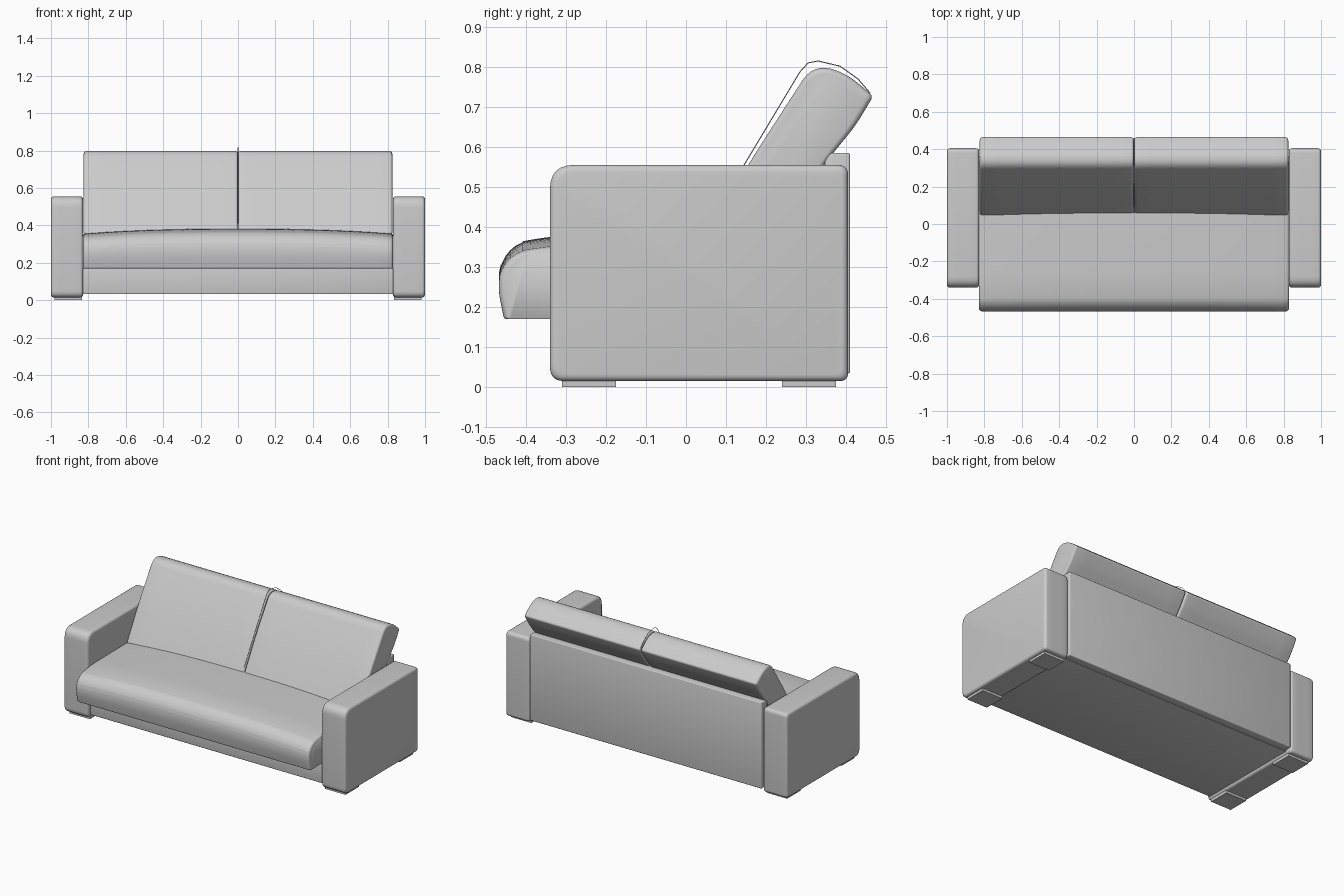
import bpy, bmesh, math
from mathutils import Vector

if "Cube" in bpy.data.objects:
    bpy.data.objects.remove(bpy.data.objects["Cube"])

fabric = bpy.data.materials.new("light grey fabric")
fabric.use_nodes = True
fabric.diffuse_color = (0.6, 0.6, 0.6, 1)
fabric.node_tree.nodes["Principled BSDF"].inputs["Base Color"].default_value = (0.6, 0.6, 0.6, 1)


def finish(name, bm, angle=40):
    bmesh.ops.recalc_face_normals(bm, faces=bm.faces)
    mesh = bpy.data.meshes.new(name)
    bm.to_mesh(mesh)
    bm.free()
    mesh.materials.append(fabric)
    obj = bpy.data.objects.new(name, mesh)
    bpy.context.collection.objects.link(obj)
    bpy.ops.object.select_all(action='DESELECT')
    obj.select_set(True)
    bpy.context.view_layer.objects.active = obj
    bpy.ops.object.shade_smooth_by_angle(angle=math.radians(angle))
    return obj


def rounded(corners, steps=6):
    """Profile of (y, z, radius) corners with each corner softened."""
    points = []
    for i, (y, z, r) in enumerate(corners):
        p = Vector((y, z))
        a = Vector(corners[i - 1][:2]) - p
        b = Vector(corners[(i + 1) % len(corners)][:2]) - p
        if r == 0:
            points.append(p)
            continue
        a, b = p + a.normalized() * r, p + b.normalized() * r
        for k in range(steps + 1):
            t = k / steps
            points.append(a * (1 - t) ** 2 + p * 2 * t * (1 - t) + b * t * t)
    return points


def loft(name, profile, stations, shape):
    """Run a profile along x; shape(point, x) returns the local y and z."""
    bm = bmesh.new()
    rings = [[bm.verts.new((x, *shape(p, x))) for p in profile] for x in stations]
    n = len(profile)
    for r0, r1 in zip(rings, rings[1:]):
        for i in range(n):
            j = (i + 1) % n
            bm.faces.new((r0[i], r0[j], r1[j], r1[i]))
    bm.faces.new(rings[0])
    bm.faces.new(rings[-1])
    return finish(name, bm)


def pillow_stations(x0, x1, edge=0.02, count=16):
    """Positions along x, closely spaced at the rounded ends."""
    ends = [edge * (1 - math.cos(k * math.pi / 8)) for k in range(5)]
    inner = [x0 + edge + (x1 - x0 - 2 * edge) * k / count for k in range(1, count)]
    return [x0 + e for e in ends] + inner + [x1 - e for e in reversed(ends)]


def end_inset(x, x0, x1, edge=0.02):
    """How far the section shrinks near a rounded end."""
    d = min(x - x0, x1 - x, edge)
    return edge - math.sqrt(max(0, edge ** 2 - (edge - d) ** 2))


def box(name, lo, hi, bevel=0.0):
    bm = bmesh.new()
    bmesh.ops.create_cube(bm, size=1)
    for v in bm.verts:
        v.co = [(a + b) / 2 + c * (b - a) for a, b, c in zip(lo, hi, v.co)]
    if bevel:
        bmesh.ops.bevel(bm, geom=bm.edges[:], offset=bevel, segments=3, profile=0.5, affect='EDGES')
    return finish(name, bm)


# Arms and their feet
arm_profile = rounded([(-0.34, 0.015, 0.035), (0.405, 0.015, 0.02),
                       (0.405, 0.555, 0.025), (-0.34, 0.555, 0.06)])
arm_mid = Vector((0.03, 0.285))
for side, label in ((1, "left"), (-1, "right")):
    x0, x1 = sorted((side * 0.828, side * 1.0))

    def arm_shape(p, x, x0=x0, x1=x1):
        s = end_inset(x, x0, x1, 0.016)
        return p.x - s * (p.x - arm_mid.x) / 0.37, p.y - s * (p.y - arm_mid.y) / 0.27

    loft(label + "_arm", arm_profile, pillow_stations(x0, x1, 0.016, 4), arm_shape)
    f0, f1 = sorted((side * 0.835, side * 0.98))
    box(label + "_front_foot", (f0, -0.31, 0), (f1, -0.175, 0.03))
    box(label + "_back_foot", (f0, 0.24, 0), (f1, 0.375, 0.03))

# Base and back panel
box("base", (-0.83, -0.315, 0.032), (0.83, 0.36, 0.175), 0.004)
box("back_panel", (-0.822, 0.347, 0.034), (0.822, 0.41, 0.585), 0.005)

# Seat cushion with a crowned top
seat_profile = rounded([(-0.455, 0.17, 0.008), (-0.472, 0.26, 0.04), (-0.452, 0.345, 0.065),
                        (-0.33, 0.368, 0.08), (0.07, 0.372, 0.05), (0.345, 0.36, 0.02),
                        (0.345, 0.17, 0.01)])


def seat_shape(p, x):
    s = end_inset(x, -0.828, 0.828)
    up = max(0, (p.y - 0.17) / 0.2)
    crown = 0.012 - 0.026 * abs(x / 0.828) ** 2.5
    return p.x - s * 0.7 * (p.x + 0.06) / 0.4, p.y + up * crown - s * 0.4 * up


loft("seat_cushion", seat_profile, pillow_stations(-0.828, 0.828, count=24), seat_shape)

# Pair of leaning back cushions
back_profile = rounded([(0.04, 0.35, 0.02), (0.165, 0.572, 0.06), (0.318, 0.808, 0.05),
                        (0.40, 0.785, 0.04), (0.468, 0.727, 0.012), (0.425, 0.655, 0.03),
                        (0.36, 0.575, 0.03), (0.20, 0.35, 0.02)])
for x0, x1, label in ((0.003, 0.825, "left"), (-0.825, -0.003, "right")):
    def back_shape(p, x, x0=x0, x1=x1):
        # the seam side stays crisp, the outer side is softer
        seam = abs(x) < 0.05
        s = end_inset(x, x0, x1, 0.014) * (0.6 if seam else 1.0)
        axis = Vector((0.54, 0.84))
        across = Vector((0.84, -0.54))
        q = p - Vector((0.26, 0.57))
        q -= across * s * q.dot(across) / 0.09 + axis * s * q.dot(axis) / 0.25
        return 0.26 + q.x, 0.57 + q.y

    loft(label + "_back_cushion", back_profile, pillow_stations(x0, x1, 0.014, 10), back_shape)

# Thin piping that stands off the seam between the back cushions
curve = bpy.data.curves.new("seam_piping", 'CURVE')
curve.dimensions = '3D'
curve.bevel_depth = 0.0015
curve.bevel_resolution = 1
path = [(0.06, 0.41), (0.145, 0.555), (0.285, 0.788), (0.305, 0.81), (0.33, 0.815),
        (0.385, 0.802), (0.43, 0.77), (0.46, 0.735)]
spline = curve.splines.new('POLY')
spline.points.add(len(path) - 1)
for point, (y, z) in zip(spline.points, path):
    point.co = (0.0, y, z, 1)
curve.materials.append(fabric)
piping = bpy.data.objects.new("seam_piping", curve)
bpy.context.collection.objects.link(piping)
